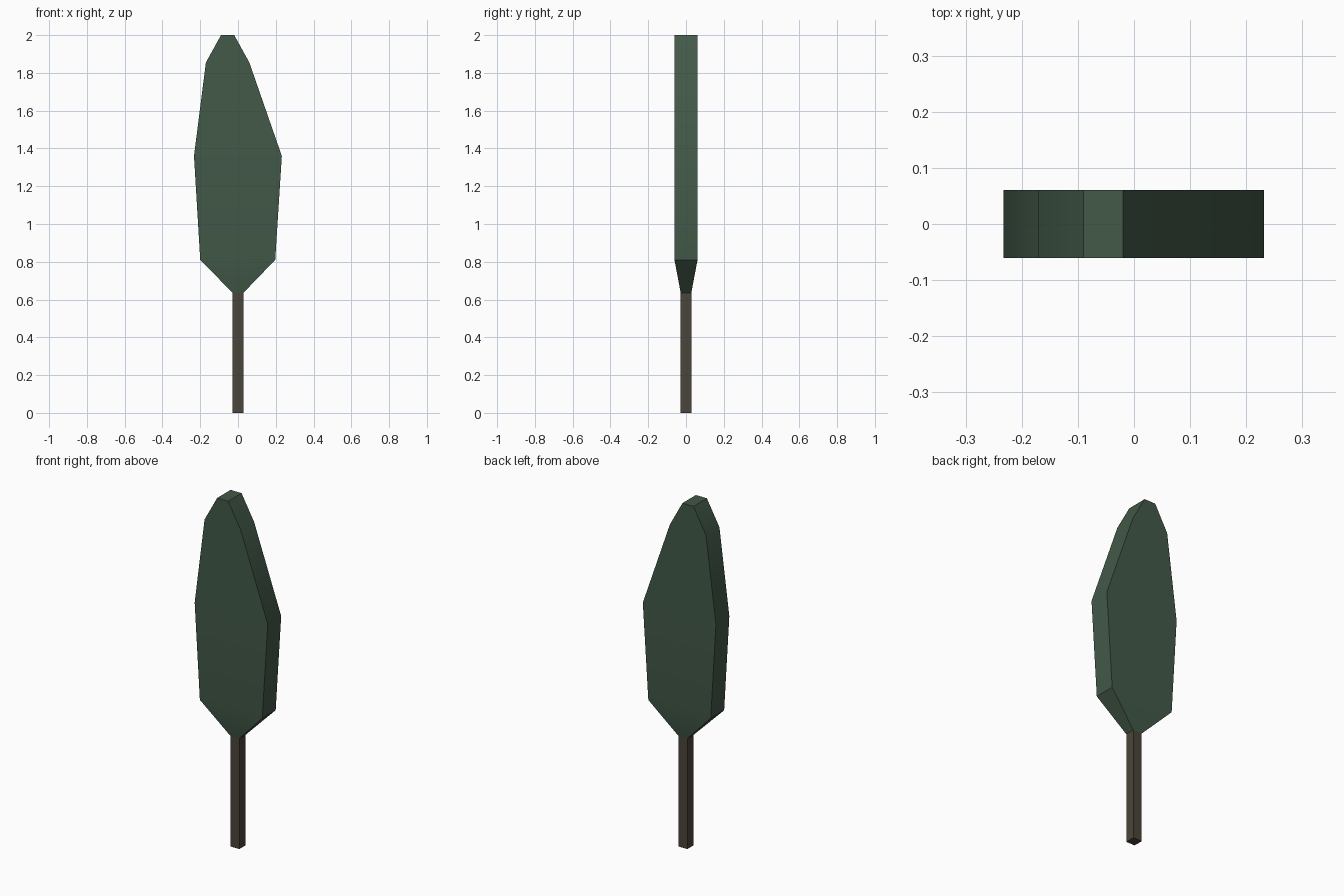
import bpy, bmesh, math

if "Cube" in bpy.data.objects:
    bpy.data.objects.remove(bpy.data.objects["Cube"])


def loft(name, sections, color, cap_bottom, cap_top):
    """Skin rectangular sections given as (z, x_left, x_right, half_depth)."""
    bm = bmesh.new()
    rings = []
    for z, x0, x1, d in sections:
        corners = [(x0, -d), (x1, -d), (x1, d), (x0, d)]
        rings.append([bm.verts.new((x, y, z)) for x, y in corners])
    for low, high in zip(rings, rings[1:]):
        for i in range(4):
            j = (i + 1) % 4
            bm.faces.new((low[i], low[j], high[j], high[i]))
    if cap_bottom:
        bm.faces.new(rings[0][::-1])
    if cap_top:
        bm.faces.new(rings[-1])
    mesh = bpy.data.meshes.new(name)
    bm.to_mesh(mesh)
    bm.free()
    obj = bpy.data.objects.new(name, mesh)
    bpy.context.collection.objects.link(obj)
    mat = bpy.data.materials.new(name + "_color")
    mat.diffuse_color = color
    mat.use_nodes = True
    mat.node_tree.nodes["Principled BSDF"].inputs["Base Color"].default_value = mat.diffuse_color
    mesh.materials.append(mat)
    bpy.ops.object.select_all(action='DESELECT')
    obj.select_set(True)
    bpy.context.view_layer.objects.active = obj
    bpy.ops.object.shade_smooth_by_angle(angle=math.radians(30))
    return obj


STEM = 0.028       # half width of trunk
DEPTH = 0.061      # half thickness of foliage
CROWN_BASE = 0.635

# Square trunk, open where it meets the foliage
loft("trunk", [(0, -STEM, STEM, STEM), (CROWN_BASE, -STEM, STEM, STEM)],
     (0.07, 0.058, 0.043, 1), True, False)

# Flat, slightly lopsided foliage slab tapering into the trunk
loft("foliage", [
    (CROWN_BASE, -STEM, STEM, STEM),
    (0.81, -0.20, 0.197, DEPTH),
    (1.36, -0.233, 0.232, DEPTH),
    (1.855, -0.17, 0.06, DEPTH),
    (2.0, -0.09, -0.02, DEPTH),
], (0.055, 0.10, 0.065, 1), False, True)
